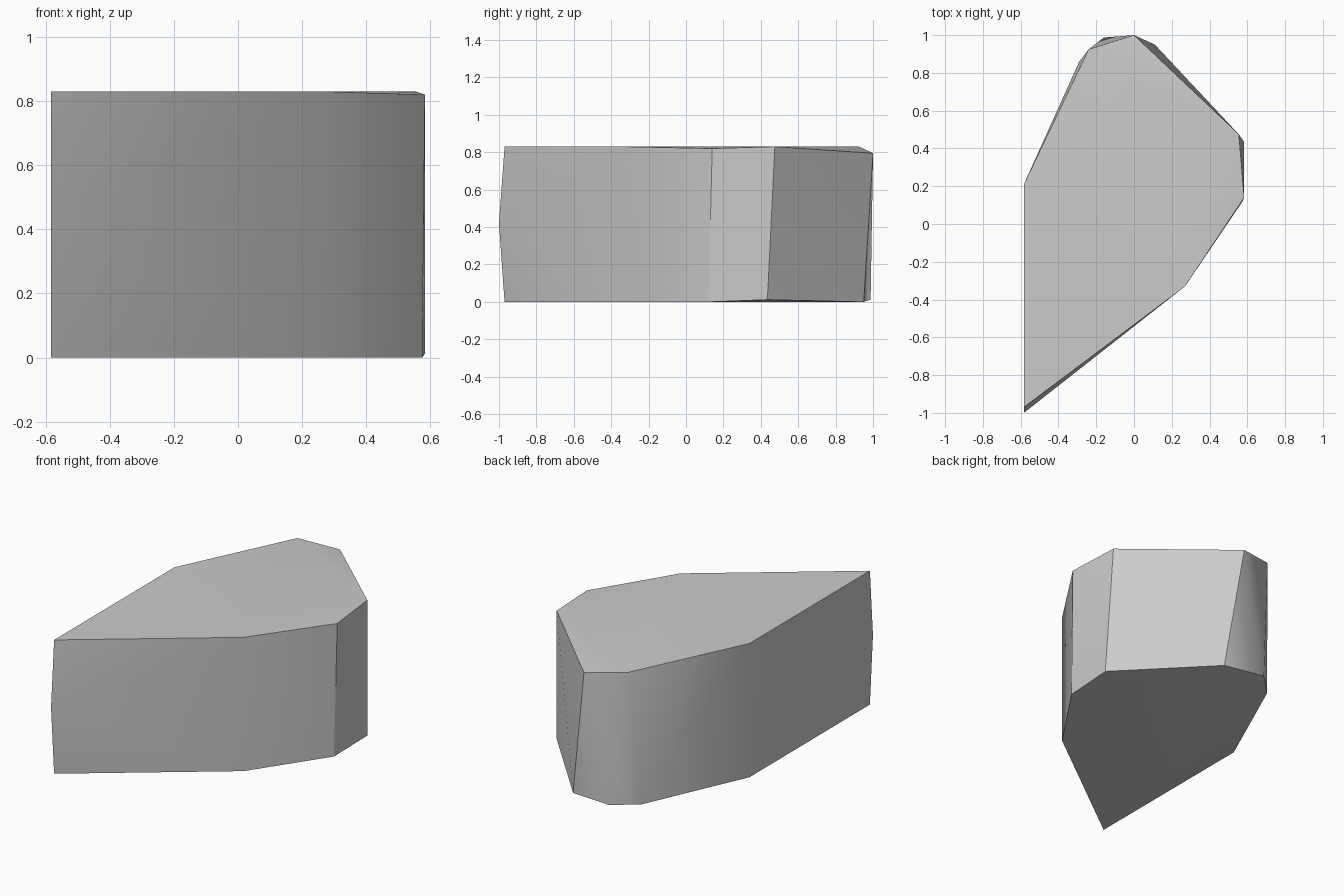
import bpy, bmesh, math

cube = bpy.data.objects.get("Cube")
if cube:
    bpy.data.objects.remove(cube, do_unlink=True)

# Material
grey = bpy.data.materials.new("plain grey")
grey.use_nodes = True
colour = (0.6, 0.6, 0.6, 1.0)
grey.diffuse_color = colour
grey.node_tree.nodes["Principled BSDF"].inputs["Base Color"].default_value = colour

# Corner points of the faceted block: upper rim, lower rim, bulging front tip
H = 0.83
upper = [(-0.583, -0.97, H), (0.27, -0.33, H), (0.583, 0.14, 0.82), (0.555, 0.475, H),
         (0.0, 1.0, 0.795), (-0.24, 0.925, H), (-0.583, 0.21, H)]
lower = [(-0.583, -0.97, 0), (0.27, -0.33, 0), (0.575, 0.12, 0), (0.583, 0.435, 0.012),
         (0.11, 0.95, 0), (-0.16, 0.987, 0.012), (-0.29, 0.86, 0), (-0.583, 0.21, 0)]
tip = [(-0.583, -1.0, 0.42)]

# Wrap the corners in a convex skin and merge the flat triangles
bm = bmesh.new()
for p in upper + lower + tip:
    bm.verts.new(p)
bmesh.ops.convex_hull(bm, input=bm.verts[:])
bmesh.ops.dissolve_limit(bm, angle_limit=math.radians(0.3),
                         verts=bm.verts[:], edges=bm.edges[:])
bmesh.ops.recalc_face_normals(bm, faces=bm.faces[:])
mesh = bpy.data.meshes.new("faceted_block")
bm.to_mesh(mesh)
bm.free()

block = bpy.data.objects.new("faceted_block", mesh)
bpy.context.scene.collection.objects.link(block)
mesh.materials.append(grey)

# Smooth the gentle bends, keep the real edges sharp
bpy.ops.object.select_all(action="DESELECT")
block.select_set(True)
bpy.context.view_layer.objects.active = block
bpy.ops.object.shade_smooth_by_angle(angle=math.radians(30))
